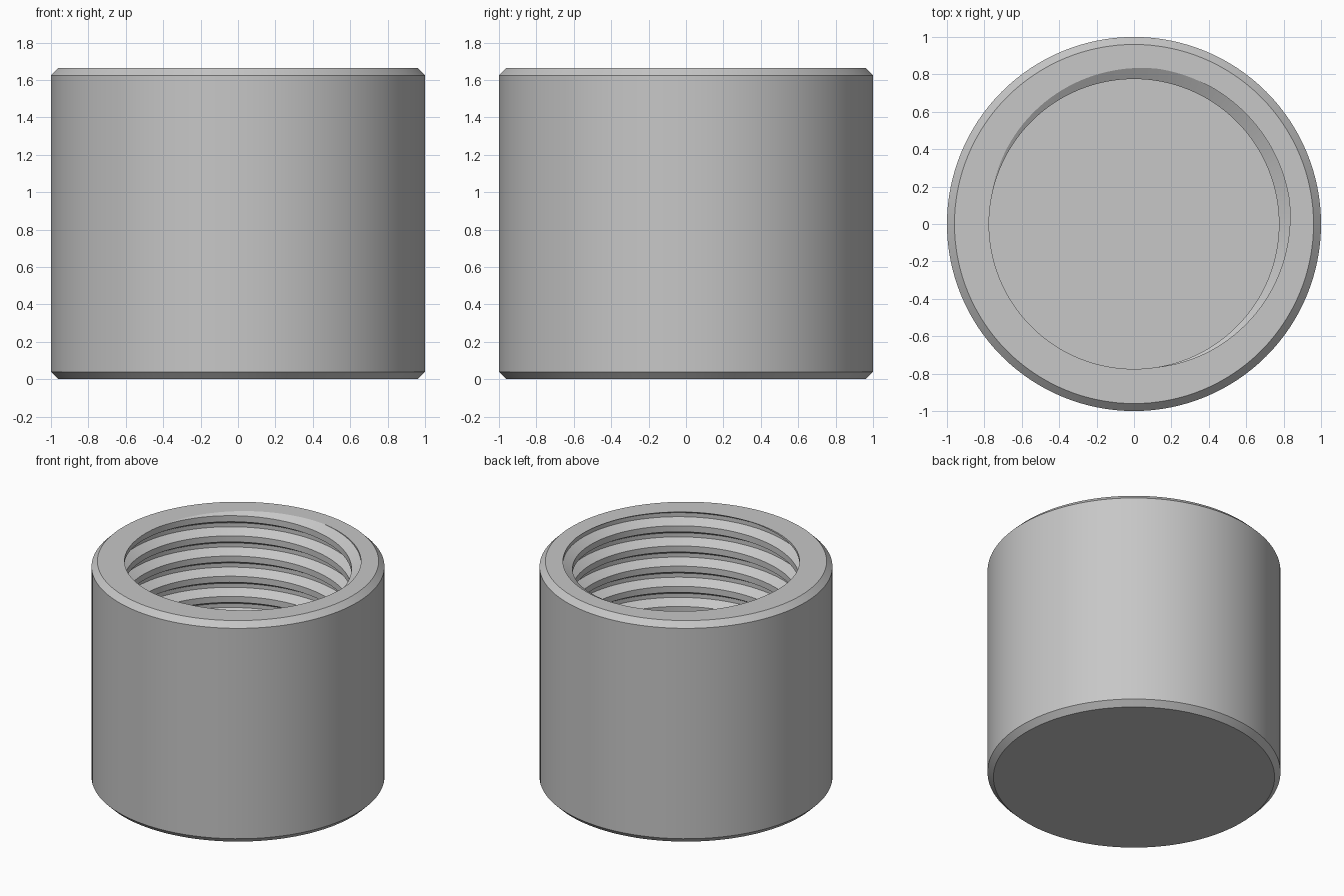
import bpy, bmesh, math

cube = bpy.data.objects.get("Cube")
if cube:
    bpy.data.objects.remove(cube)

SEG = 128
TOP, FLOOR = 1.665, 0.2
PITCH = 0.152
CREST, ROOT = 0.775, 0.84
START = math.radians(45)

grey = bpy.data.materials.new("plain grey")
grey.use_nodes = True
grey.diffuse_color = (0.57, 0.57, 0.57, 1)
grey.node_tree.nodes["Principled BSDF"].inputs["Base Color"].default_value = (0.57, 0.57, 0.57, 1)

bm = bmesh.new()

# Threaded bore: a trapezoid groove profile swept along a right-handed helix
profile = [(ROOT, -0.1), (ROOT, 0.1), (CREST, 0.35), (CREST, 0.65)]
turns = 15
helix = []
for i in range(turns * SEG + 1):
    a = START + 2 * math.pi * i / SEG
    z = TOP + PITCH * (i / SEG - 12)
    helix.append([bm.verts.new((r * math.cos(a), r * math.sin(a), z + h * PITCH))
                  for r, h in profile])
for i in range((turns - 1) * SEG):
    here = helix[i] + [helix[i + SEG][0]]
    after = helix[i + 1] + [helix[i + 1 + SEG][0]]
    for p in range(len(profile)):
        bm.faces.new((here[p], after[p], after[p + 1], here[p + 1]))

# Trim the bore flat at the rim and at the floor
for z, up in ((TOP, 1), (FLOOR, -1)):
    bmesh.ops.bisect_plane(bm, geom=bm.verts[:] + bm.edges[:] + bm.faces[:], dist=1e-5,
                           plane_co=(0, 0, z), plane_no=(0, 0, up), clear_outer=True)
bmesh.ops.delete(bm, geom=[v for v in bm.verts if not v.link_faces], context='VERTS')

# Outer wall with a chamfer at both ends
rings = []
for r, z in ((0.96, 0), (1, 0.04), (1, TOP - 0.04), (0.96, TOP)):
    rings.append([bm.verts.new((r * math.cos(2 * math.pi * i / SEG),
                                r * math.sin(2 * math.pi * i / SEG), z)) for i in range(SEG)])
for low, high in zip(rings, rings[1:]):
    for i in range(SEG):
        j = (i + 1) % SEG
        bm.faces.new((low[i], low[j], high[j], high[i]))

# Flat base, bore floor and top rim
bm.faces.new(rings[0][::-1])
for z, up in ((FLOOR, 1), (TOP, 1)):
    border = [e for e in bm.edges if e.is_boundary
              and all(abs(v.co.z - z) < 1e-4 for v in e.verts)]
    bmesh.ops.triangle_fill(bm, use_beauty=True, use_dissolve=False,
                            edges=border, normal=(0, 0, up))
bmesh.ops.recalc_face_normals(bm, faces=bm.faces[:])

mesh = bpy.data.meshes.new("threaded_cap")
bm.to_mesh(mesh)
bm.free()
mesh.materials.append(grey)
cap = bpy.data.objects.new("threaded_cap", mesh)
bpy.context.collection.objects.link(cap)

# Smooth the round walls, keep the chamfer and thread edges sharp
bpy.ops.object.select_all(action='DESELECT')
cap.select_set(True)
bpy.context.view_layer.objects.active = cap
bpy.ops.object.shade_smooth_by_angle(angle=math.radians(30))
